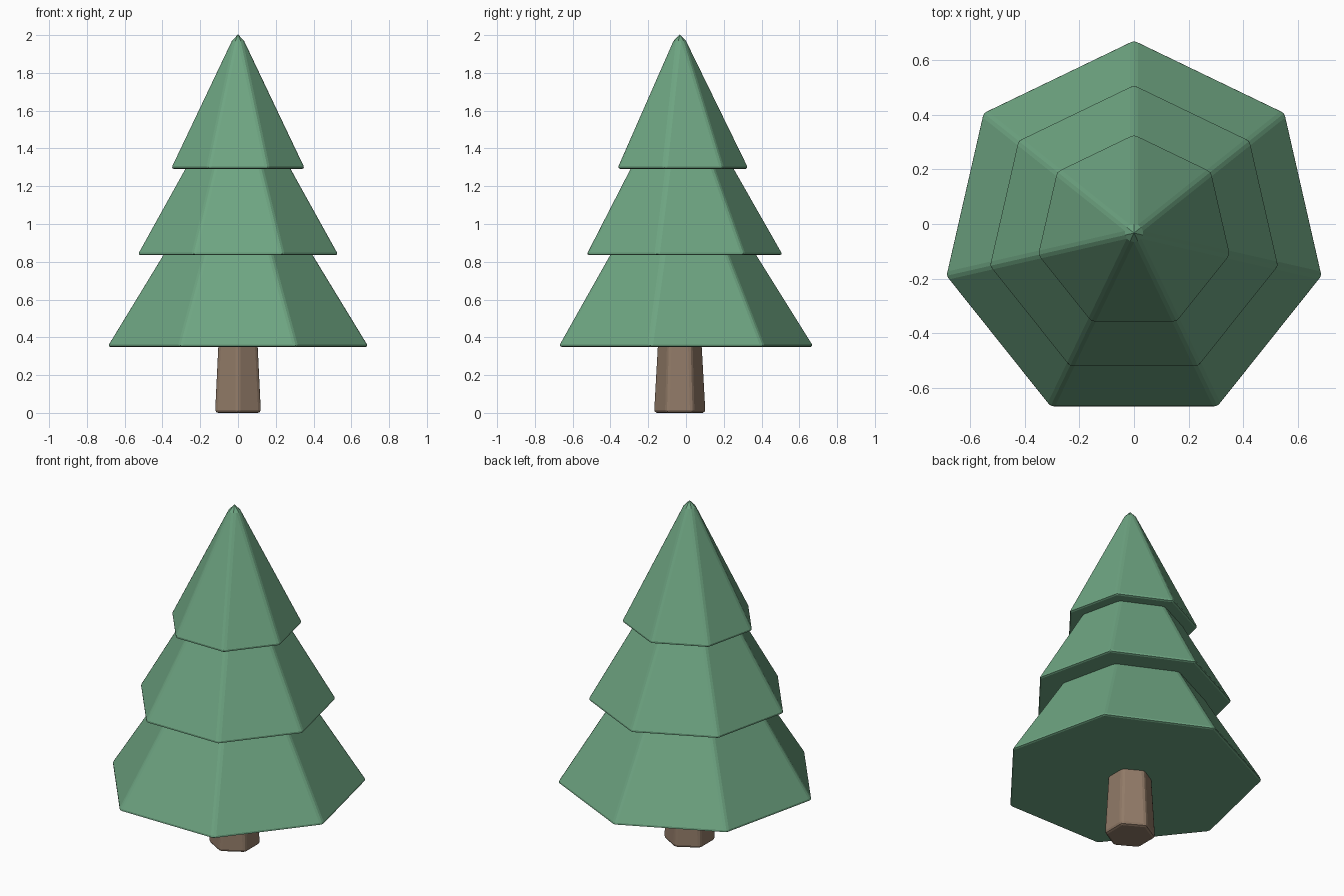
import bpy

cube = bpy.data.objects.get("Cube")
if cube:
    bpy.data.objects.remove(cube, do_unlink=True)

CENTRE_Y = -0.033
BEVEL = 0.016


def make_material(name, rgb):
    mat = bpy.data.materials.new(name)
    mat.use_nodes = True
    colour = (*rgb, 1.0)
    mat.diffuse_color = colour
    mat.node_tree.nodes["Principled BSDF"].inputs["Base Color"].default_value = colour
    return mat


def tapered_part(name, sides, bottom, top, r_bottom, r_top, mat):
    """Flat-sided taper with one corner facing the back and softened edges."""
    bpy.ops.mesh.primitive_cone_add(
        vertices=sides, radius1=r_bottom, radius2=r_top, depth=top - bottom,
        location=(0, CENTRE_Y, (bottom + top) / 2))
    part = bpy.context.object
    part.name = name
    part.data.materials.append(mat)
    bevel = part.modifiers.new("soft_edges", "BEVEL")
    bevel.width = BEVEL
    bevel.segments = 2
    bevel.limit_method = "ANGLE"
    return part


needles = make_material("needle_green", (0.156, 0.376, 0.223))
bark = make_material("bark_brown", (0.283, 0.195, 0.136))

# Trunk, running up into the lowest tier
tapered_part("trunk", 6, 0.0, 0.5, 0.14, 0.112, bark)

# Three overlapping tiers of branches: name, base height, tip height, radius
for name, base, tip, radius in (
        ("lower_branches", 0.35, 1.49, 0.712),
        ("middle_branches", 0.835, 1.80, 0.549),
        ("upper_branches", 1.292, 2.045, 0.367)):
    tapered_part(name, 7, base, tip, radius, 0.0, needles)
